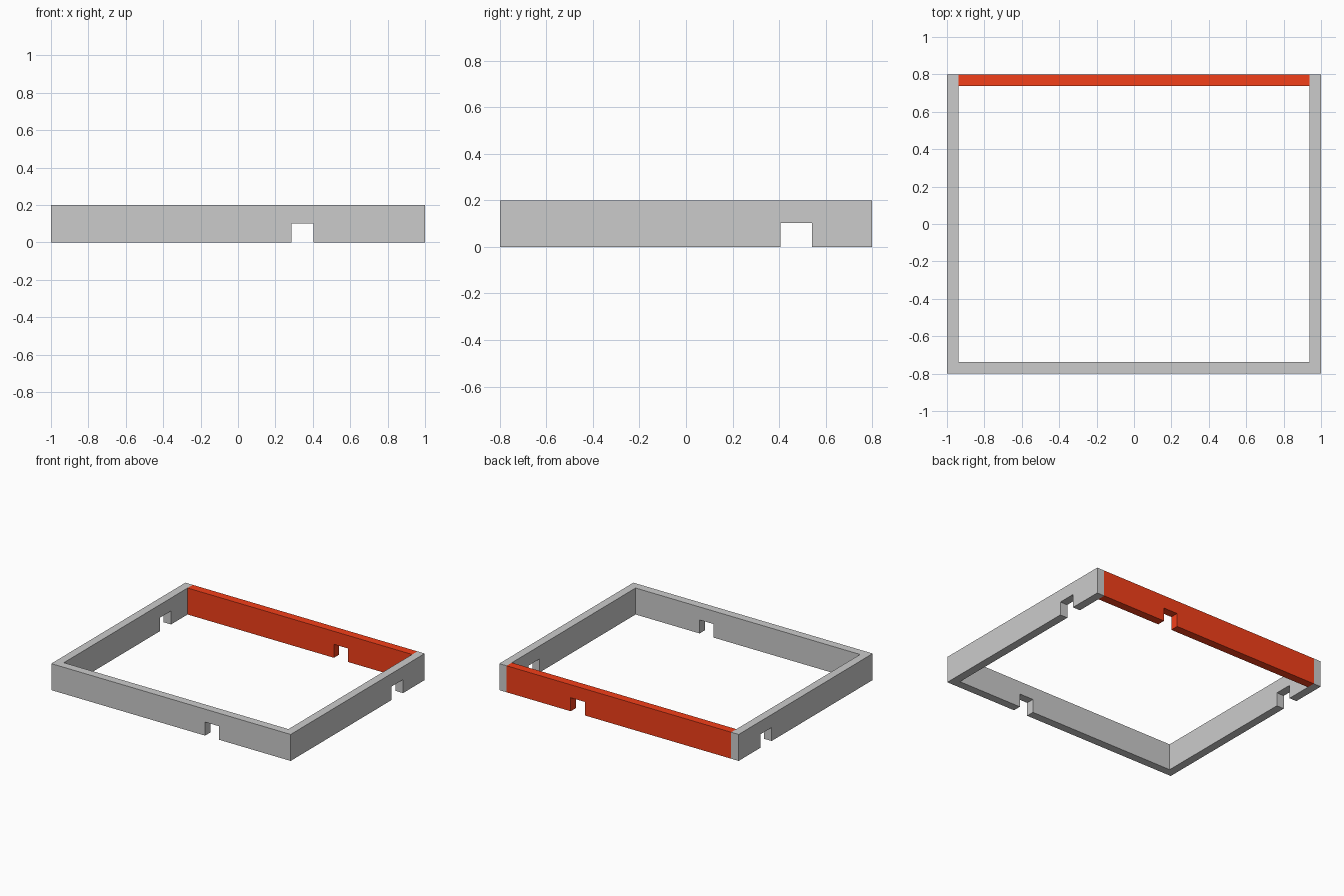
import bpy, bmesh

if "Cube" in bpy.data.objects:
    bpy.data.objects.remove(bpy.data.objects["Cube"])

X, Y, H = 1.0, 0.8, 0.2        # outer half sizes and height
T = 0.062                      # wall thickness


def prism(name, outline, z0, z1):
    """Extrude a plan outline (counter-clockwise) from z0 to z1."""
    bm = bmesh.new()
    face = bm.faces.new([bm.verts.new((x, y, z0)) for x, y in outline])
    top = bmesh.ops.extrude_face_region(bm, geom=[face])["geom"]
    verts = [g for g in top if isinstance(g, bmesh.types.BMVert)]
    bmesh.ops.translate(bm, verts=verts, vec=(0, 0, z1 - z0))
    bmesh.ops.recalc_face_normals(bm, faces=bm.faces)
    mesh = bpy.data.meshes.new(name)
    bm.to_mesh(mesh)
    bm.free()
    obj = bpy.data.objects.new(name, mesh)
    bpy.context.collection.objects.link(obj)
    return obj


def rect(x0, x1, y0, y1):
    return [(x0, y0), (x1, y0), (x1, y1), (x0, y1)]


def cut(obj, cutter):
    mod = obj.modifiers.new("notch", 'BOOLEAN')
    mod.operation = 'DIFFERENCE'
    mod.solver = 'EXACT'
    mod.object = cutter


# Notch cutters, each running through two opposite walls
notch_front_back = prism("notch_cutter_front_back", rect(0.285, 0.403, -1.2, 1.2), -0.1, 0.102)
notch_sides = prism("notch_cutter_sides", rect(-1.2, 1.2, 0.406, 0.541), -0.1, 0.102)
for cutter in (notch_front_back, notch_sides):
    cutter.hide_render = True
    cutter.hide_viewport = True
    cutter.display_type = 'WIRE'

# Grey U: front wall and both side walls in one piece
ix, iy = X - T, Y - T
u_frame = prism("frame_front_and_sides", [
    (-X, -Y), (X, -Y), (X, Y), (ix, Y),
    (ix, -iy), (-ix, -iy), (-ix, Y), (-X, Y)], 0, H)
cut(u_frame, notch_front_back)
cut(u_frame, notch_sides)

# Red back wall fitted between the side walls
back_wall = prism("back_wall", rect(-ix, ix, iy, Y), 0, H)
cut(back_wall, notch_front_back)
red = bpy.data.materials.new("red")
red.diffuse_color = (0.9, 0.05, 0.01, 1)
red.use_nodes = True
red.node_tree.nodes["Principled BSDF"].inputs["Base Color"].default_value = red.diffuse_color
back_wall.data.materials.append(red)
